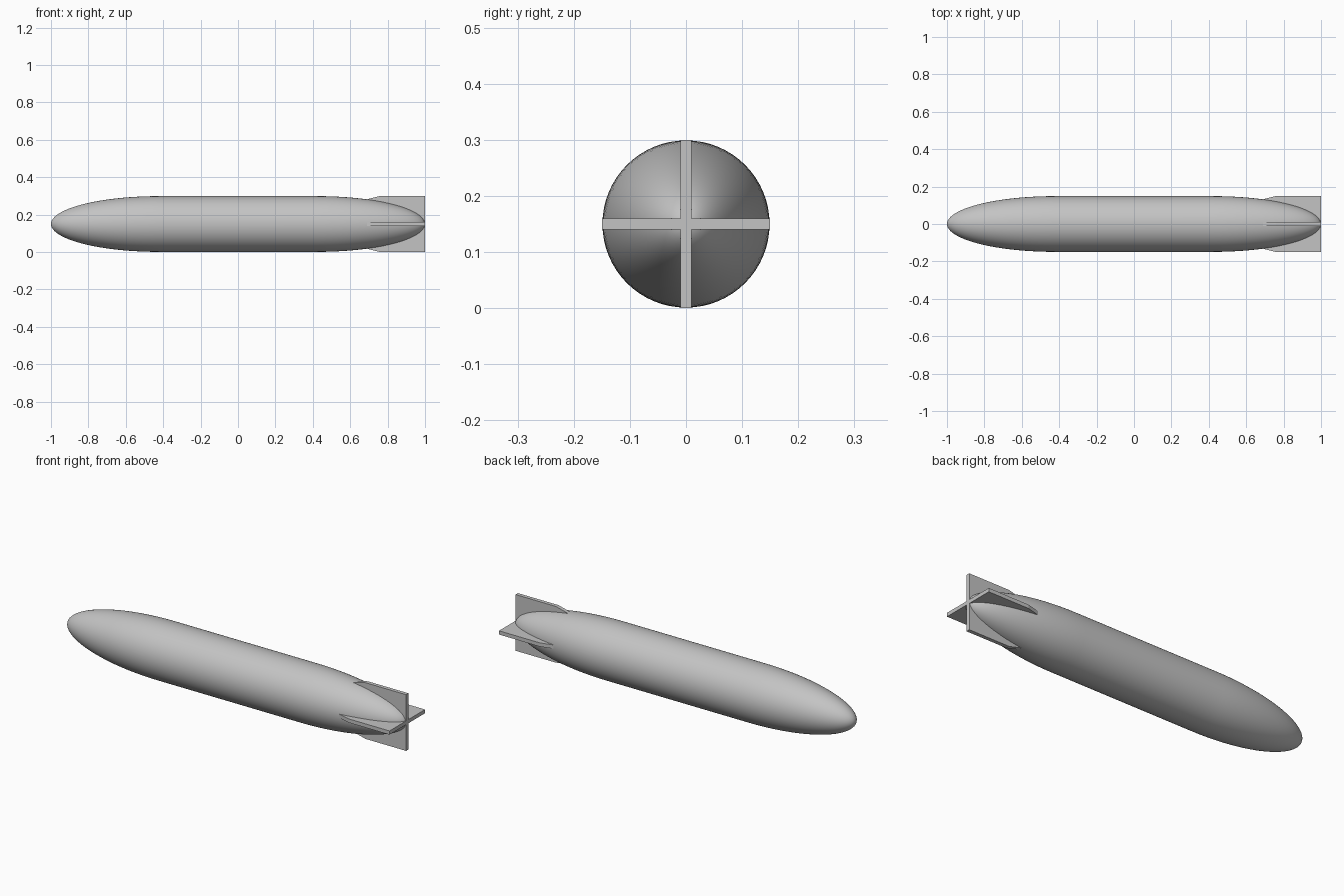
import bpy
import bmesh
import math
from mathutils import Matrix

cube = bpy.data.objects.get("Cube")
if cube:
    bpy.data.objects.remove(cube, do_unlink=True)

RADIUS = 0.149       # hull radius
AXIS_Z = 0.15        # height of the centre line
TAPER = 0.58         # length of each rounded end
SIDES = 64
STEPS = 24

grey = bpy.data.materials.new("hull grey")
grey.use_nodes = True
colour = (0.55, 0.55, 0.55, 1)
grey.diffuse_color = colour
grey.node_tree.nodes["Principled BSDF"].inputs["Base Color"].default_value = colour


def add_object(name, bm):
    bmesh.ops.recalc_face_normals(bm, faces=bm.faces)
    mesh = bpy.data.meshes.new(name)
    bm.to_mesh(mesh)
    bm.free()
    mesh.materials.append(grey)
    obj = bpy.data.objects.new(name, mesh)
    bpy.context.collection.objects.link(obj)
    obj.location.z = AXIS_Z
    return obj


# Hull: elliptical nose and tail joined by a straight middle, spun about x
tail = []
for i in range(STEPS + 1):
    a = math.pi / 2 * i / STEPS
    tail.append((1 - TAPER + TAPER * math.cos(a), RADIUS * math.sin(a)))
profile = tail + [(-x, r) for x, r in reversed(tail)]
bm = bmesh.new()
verts = [bm.verts.new((x, 0, r)) for x, r in profile]
edges = [bm.edges.new(pair) for pair in zip(verts, verts[1:])]
bmesh.ops.spin(bm, geom=verts + edges, cent=(0, 0, 0), axis=(1, 0, 0),
               angle=math.tau, steps=SIDES, use_duplicate=False)
bmesh.ops.remove_doubles(bm, verts=bm.verts, dist=0.0001)
hull = add_object("hull", bm)
bpy.ops.object.select_all(action='DESELECT')
hull.select_set(True)
bpy.context.view_layer.objects.active = hull
bpy.ops.object.shade_smooth_by_angle(angle=math.radians(40))

# Tail fins: one flat plate turned to four directions
FIN_HALF = 0.01
FIN_OUTLINE = [(0.69, 0), (0.69, 0.132), (0.76, 0.15), (1, 0.15), (1, 0)]
for i, name in enumerate(["top_fin", "front_fin", "bottom_fin", "back_fin"]):
    bm = bmesh.new()
    face = bm.faces.new([bm.verts.new((x, -FIN_HALF, z)) for x, z in FIN_OUTLINE])
    side = bmesh.ops.extrude_face_region(bm, geom=[face])
    moved = [v for v in side["geom"] if isinstance(v, bmesh.types.BMVert)]
    bmesh.ops.translate(bm, verts=moved, vec=(0, 2 * FIN_HALF, 0))
    bmesh.ops.rotate(bm, verts=bm.verts, cent=(0, 0, 0),
                     matrix=Matrix.Rotation(i * math.pi / 2, 3, 'X'))
    add_object(name, bm)
